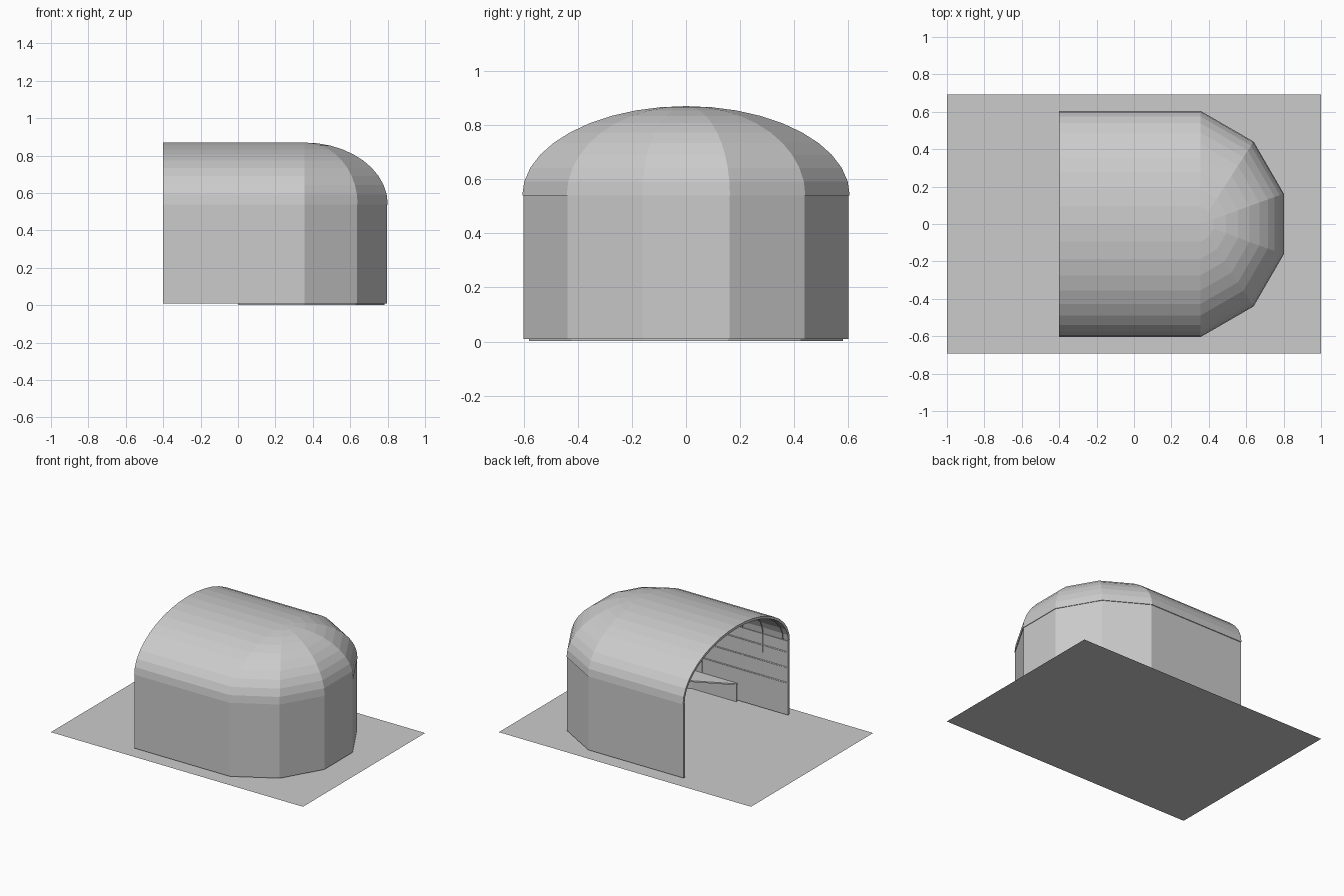
import bpy, bmesh, math

if "Cube" in bpy.data.objects:
    bpy.data.objects.remove(bpy.data.objects["Cube"])

CX, END = 0.355, -0.4          # apse centre, open end
WALL_BASE, SPRING, RISE = 0.01, 0.54, 0.33


def outline(half, scale=1.0, end=END):
    """Plan of the hall: two straight sides and a five-sided apse."""
    k = half / 0.60 * scale
    right = [(CX, -0.60), (0.637, -0.437), (0.797, -0.161)]
    pts = [(CX + (x - CX) * k, y * k) for x, y in right]
    pts = [(end, pts[0][1])] + pts
    return pts + [(x, -y) for x, y in reversed(pts)]


def loft(name, rings, thickness=0.0):
    bm = bmesh.new()
    rows = [[bm.verts.new(p) for p in ring] for ring in rings]
    for a, b in zip(rows, rows[1:]):
        for i in range(len(a) - 1):
            bm.faces.new((a[i], a[i + 1], b[i + 1], b[i]))
    bmesh.ops.remove_doubles(bm, verts=bm.verts, dist=1e-4)
    me = bpy.data.meshes.new(name)
    bm.to_mesh(me)
    bm.free()
    ob = bpy.data.objects.new(name, me)
    bpy.context.collection.objects.link(ob)
    if thickness:
        m = ob.modifiers.new("thickness", 'SOLIDIFY')
        m.thickness = thickness
        m.offset = -1
    return ob


def strip(name, pts, radius=0.004):
    cu = bpy.data.curves.new(name, 'CURVE')
    cu.dimensions = '3D'
    cu.bevel_depth = radius
    cu.bevel_resolution = 0
    sp = cu.splines.new('POLY')
    sp.points.add(len(pts) - 1)
    for p, co in zip(sp.points, pts):
        p.co = (*co, 1)
    ob = bpy.data.objects.new(name, cu)
    bpy.context.collection.objects.link(ob)
    return ob


# Ground sheet
loft("ground_sheet", [[(-1, -0.692, 0), (1, -0.692, 0)], [(-1, 0.692, 0), (1, 0.692, 0)]])

# Faceted walls
loft("walls", [[(x, y, z) for x, y in outline(0.60)] for z in (WALL_BASE, SPRING)], 0.018)

# Barrel vault running into the half dome
rings = []
for i in range(11):
    a = math.radians(9 * i)
    rings.append([(x, y, SPRING + RISE * math.sin(a))
                  for x, y in outline(0.605, math.cos(a))])
loft("vaulted_roof", rings, 0.018)

# Low lining panel behind the shelf
loft("shelf_backing", [[(x, y, z) for x, y in outline(0.58, end=0.0)]
                       for z in (0.002, 0.13)], 0.008)

# Shelf following the apse, tapering to nothing at both ends
outer = outline(0.581, end=0.0)
inner = outline(0.40, end=0.0)
inner[0], inner[-1] = (0.0, -0.57), (0.0, 0.57)
loft("wall_shelf", [[(x, y, 0.132) for x, y in outer],
                    [(x, y, 0.132) for x, y in inner]], 0.01)

# Thin joint strips lining the inside
for k, x in enumerate((-0.36, -0.2, -0.04, 0.12, 0.28)):
    arc = [(x, -0.584 * math.cos(math.radians(t)), SPRING + 0.31 * math.sin(math.radians(t)))
           for t in range(0, 181, 9)]
    strip(f"vault_rib_{k}", [(x, -0.584, 0.01)] + arc + [(x, 0.584, 0.01)])
for k, z in enumerate((0.24, 0.35, 0.46)):
    strip(f"wall_rail_{k}", [(x, y, z) for x, y in outline(0.582, end=-0.39)])
